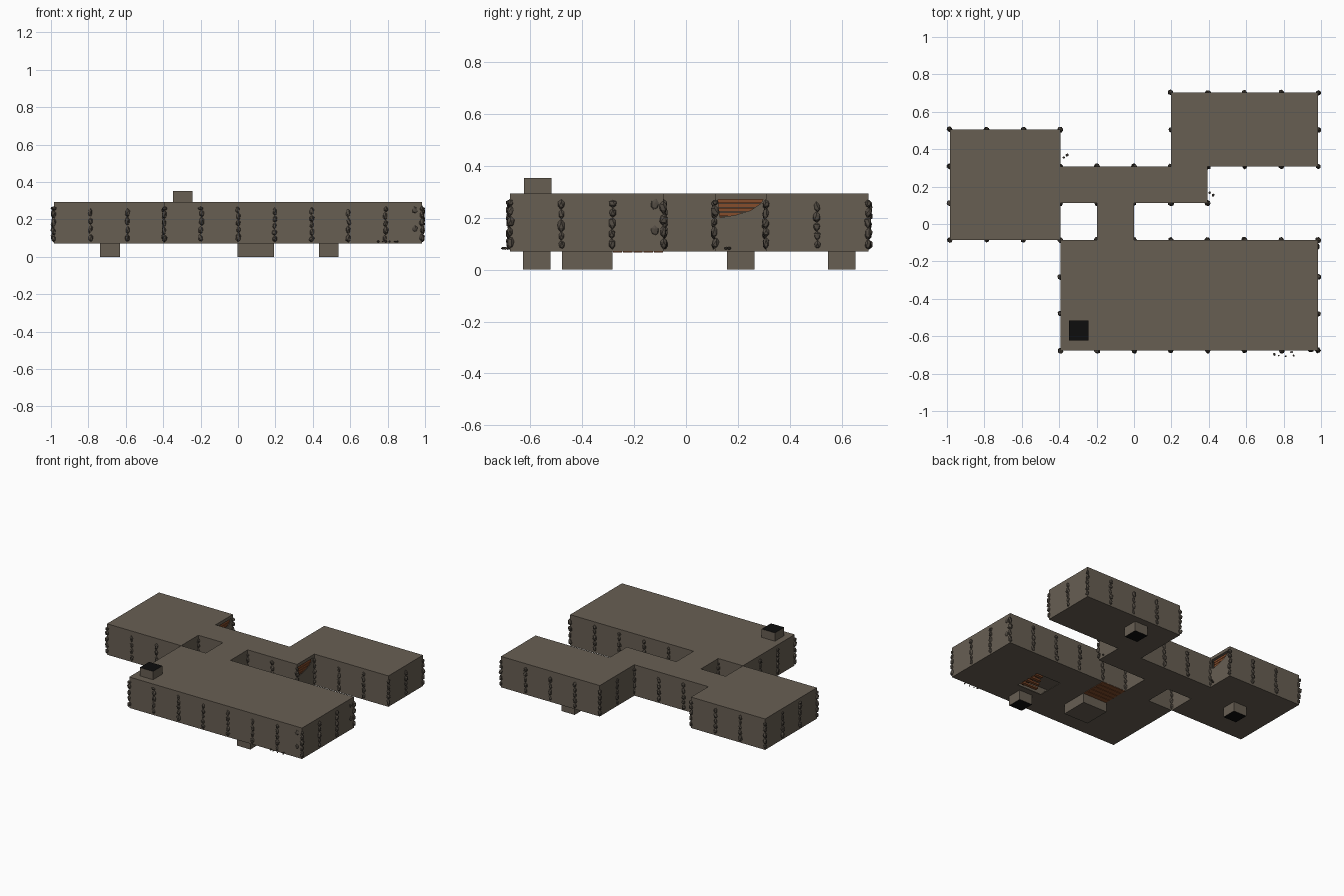
import bpy, bmesh, random
from mathutils import Vector, Matrix

random.seed(4)
if "Cube" in bpy.data.objects:
    bpy.data.objects.remove(bpy.data.objects["Cube"])

U, X0, Y0 = 0.197, -0.985, -0.677      # tile size and grid origin
FLOOR, CEIL, TOP = 0.07, 0.272, 0.293


def material(name, rgb):
    m = bpy.data.materials.new(name)
    m.use_nodes = True
    m.diffuse_color = (*rgb, 1)
    m.node_tree.nodes["Principled BSDF"].inputs["Base Color"].default_value = (*rgb, 1)
    return m


STONE = material("grey brown stone", (0.137, 0.113, 0.086))
ROCK = material("dark rock", (0.085, 0.071, 0.056))
WOOD = material("orange brown wood", (0.24, 0.075, 0.025))
BLACK = material("black shaft", (0.004, 0.004, 0.004))


def finish(name, bm, *mats):
    me = bpy.data.meshes.new(name)
    bm.to_mesh(me)
    bm.free()
    for m in mats:
        me.materials.append(m)
    ob = bpy.data.objects.new(name, me)
    bpy.context.collection.objects.link(ob)
    return ob


def solidify(ob, thickness):
    mod = ob.modifiers.new("thickness", "SOLIDIFY")
    mod.thickness = thickness
    mod.offset = -1


def add_box(bm, lo, hi):
    lo, hi = Vector(lo), Vector(hi)
    mat = Matrix.Translation((lo + hi) / 2) @ Matrix.Diagonal((*(hi - lo), 1))
    bmesh.ops.create_cube(bm, size=1, matrix=mat)


def grid(c, r):
    return X0 + c * U, Y0 + r * U


# Floor plan: three rooms, a corridor and a connector (columns, rows)
cells = set()
for c0, c1, r0, r1 in [(0, 3, 3, 6), (3, 7, 4, 5), (6, 10, 5, 7), (3, 10, 0, 3), (4, 5, 3, 4)]:
    cells |= {(c, r) for c in range(c0, c1) for r in range(r0, r1)}

CORNERS = [(0, 0), (1, 0), (1, 1), (0, 1)]
SIDES = [(0, -1), (1, 0), (0, 1), (-1, 0)]
PLAIN = [(0, FLOOR), (1, FLOOR), (1, CEIL), (0, CEIL)]
BROKEN = [(0, FLOOR), (1, FLOOR), (1, CEIL), (.95, CEIL), (.9, .255), (.7, .228),
          (.4, .21), (.1, .2), (.06, CEIL), (0, CEIL)]
broken_walls = [(6, 4), (2, 5)]         # tiles whose +x wall has collapsed
floor_hole = (7, 1)

# Hollow body: floor tiles and outer walls
bm = bmesh.new()
posts = set()
for c, r in sorted(cells):
    if (c, r) != floor_hole:
        bm.faces.new([bm.verts.new((*grid(c + a, r + b), FLOOR)) for a, b in reversed(CORNERS)])
    for i, (dx, dy) in enumerate(SIDES):
        if (c + dx, r + dy) in cells:
            continue
        ends = [(c + a, r + b) for a, b in (CORNERS[i], CORNERS[(i + 1) % 4])]
        posts.update(ends)
        p, q = (Vector(grid(*e)) for e in ends)
        shape = BROKEN if i == 1 and (c, r) in broken_walls else PLAIN
        bm.faces.new([bm.verts.new((*p.lerp(q, t), z)) for t, z in shape])
bmesh.ops.remove_doubles(bm, verts=bm.verts, dist=0.0005)
solidify(finish("floor_and_walls", bm, STONE), 0.006)

# Roof slab, drawn in slightly from the walls
bm = bmesh.new()
for c, r in sorted(cells):
    bm.faces.new([bm.verts.new((*grid(c + a, r + b), TOP)) for a, b in CORNERS])
bmesh.ops.remove_doubles(bm, verts=bm.verts, dist=0.0005)
rim = bmesh.ops.inset_region(bm, faces=bm.faces[:], thickness=0.006, use_even_offset=True)["faces"]
bmesh.ops.delete(bm, geom=rim, context="FACES")
solidify(finish("roof_slab", bm, STONE), TOP - CEIL)

# Ledge under the slab, closing the top of the walls
bm = bmesh.new()
for c, r in sorted(cells):
    bm.faces.new([bm.verts.new((*grid(c + a, r + b), CEIL + .003)) for a, b in CORNERS])
bmesh.ops.remove_doubles(bm, verts=bm.verts, dist=0.0005)
solidify(finish("ceiling", bm, STONE), 0.005)


def add_rock(bm, center, size):
    """A rough, slightly turned stone."""
    rot = Matrix.Rotation(random.uniform(-.3, .3), 4, random.choice("XY"))
    mat = Matrix.Translation(center) @ rot @ Matrix.Diagonal((*size, 1))
    new = bmesh.ops.create_icosphere(bm, subdivisions=1, radius=1)["verts"]
    for v in new:
        v.co *= random.uniform(.8, 1.0)
    bmesh.ops.transform(bm, matrix=mat, verts=new)


# Stacked stone posts on every wall joint
bm = bmesh.new()
for post in sorted(posts):
    x, y = grid(*post)
    z = FLOOR + .008
    while z < CEIL - .02:
        h = random.uniform(.034, .052)
        h = min(h, CEIL - .002 - z)
        w = random.uniform(.013, .018)
        jit = random.uniform(-.003, .003)
        add_rock(bm, (x + jit, y - jit, z + h / 2), (w, w, h * .56))
        z += h * .95
finish("stone_posts", bm, ROCK)

# Loose stones on the walls near one corner, and rubble by the breaks
bm = bmesh.new()
for z in (.15, .25):
    add_rock(bm, (.985, -.12, z), (.008, .018, .025))
    add_rock(bm, (.945, -.677, z), (.018, .008, .022))
for cx, cy, count, spread in [(.8, -.695, 9, .06), (.41, .16, 3, .015), (-.37, .36, 3, .015)]:
    for _ in range(count):
        s = random.uniform(.005, .009)
        spot = (cx + random.uniform(-spread, spread), cy + random.uniform(-.012, .012), FLOOR + .012)
        add_rock(bm, spot, (s, s, s * .8))
finish("rubble", bm, ROCK)


# Shafts: three below the rooms and a chimney, each with a black end
def shaft(name, x, y, z0, z1, half, dark):
    bm = bmesh.new()
    add_box(bm, (x - half, y - half, z0), (x + half, y + half, z1))
    bm.normal_update()
    for f in bm.faces:
        f.material_index = int(dark != 0 and f.normal.z * dark > .5)
    finish(name, bm, STONE, BLACK)


shaft("left_room_shaft", -.685, .21, 0, FLOOR, .053, -1)
shaft("back_room_shaft", .485, .6, 0, FLOOR, .053, -1)
shaft("front_room_shaft", .485, -.575, 0, FLOOR, .053, -1)
shaft("sunken_pit", .095, -.38, 0, FLOOR, .098, 0)
shaft("chimney", -.295, -.57, TOP - .01, .353, .053, 1)

# Wooden trapdoor set in the floor
bm = bmesh.new()
x, y = grid(5, 2)
for i in range(5):
    w = U / 5
    add_box(bm, (x + .004, y + i * w + .002, FLOOR - .004), (x + U - .004, y + (i + 1) * w - .002, FLOOR + .002))
finish("trapdoor_planks", bm, WOOD)

# Wooden planks behind the collapsed walls
for n, (c, r) in enumerate(broken_walls):
    bm = bmesh.new()
    x, y = grid(c + 1, r)
    for i in range(5):
        z = .19 + i * .0165
        add_box(bm, (x - .03, y + .01, z), (x - .02, y + U - .01, z + .014))
    finish("wall_planks_%d" % (n + 1), bm, WOOD)

# Broken joists across the floor hole
bm = bmesh.new()
x, y = grid(*floor_hole)
for i in range(4):
    a = y + .02 + i * .045
    add_box(bm, (x + U * (.3 + .12 * i), a, FLOOR + .004), (x + U, a + .022, FLOOR + .016))
add_box(bm, (x + U * .72, y, FLOOR + .016), (x + U * .84, y + U, FLOOR + .028))
finish("broken_joists", bm, WOOD)
